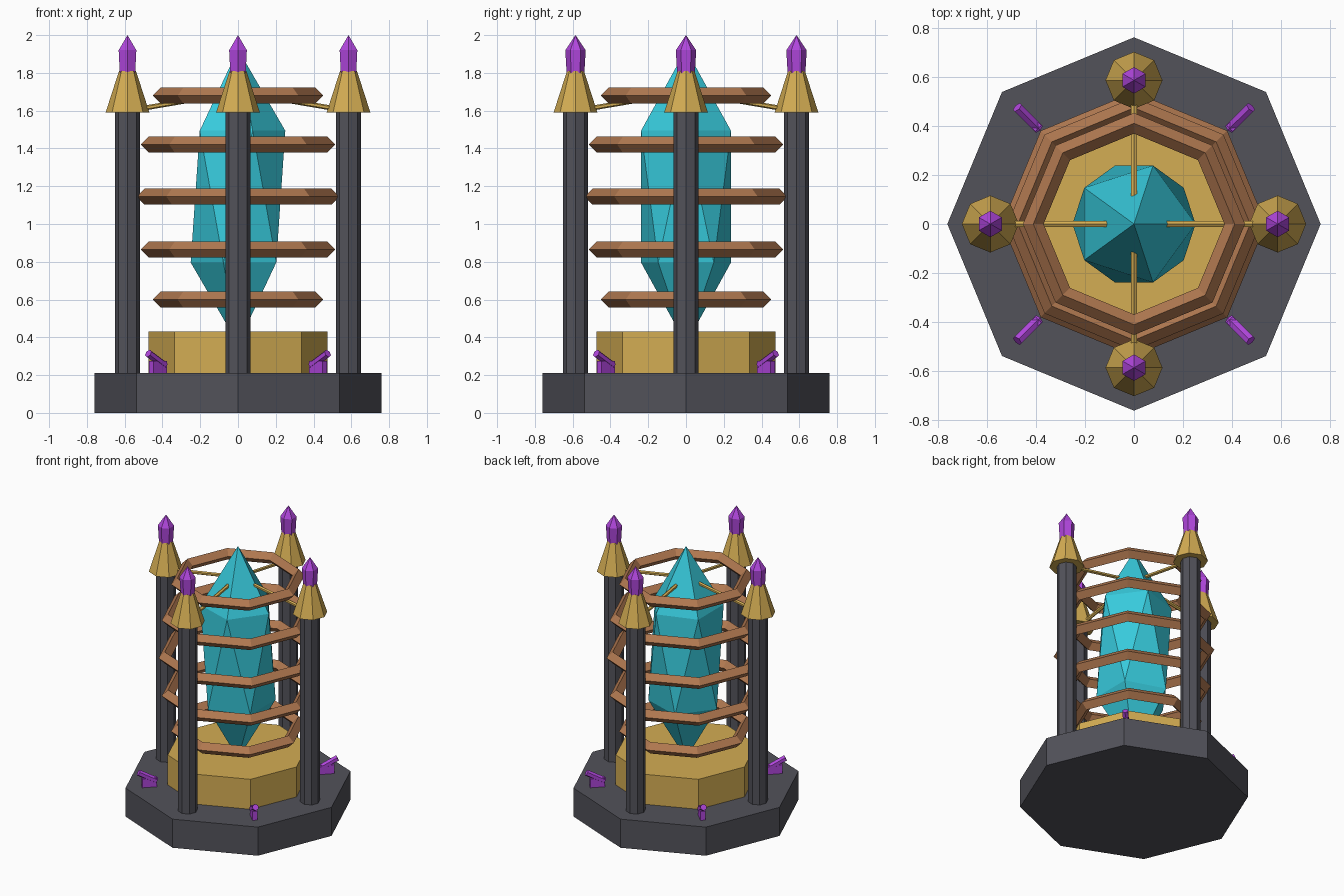
import bpy
import math
from mathutils import Vector, Matrix

if "Cube" in bpy.data.objects:
    bpy.data.objects.remove(bpy.data.objects["Cube"])


def material(name, rgb):
    m = bpy.data.materials.new(name)
    lin = [((c / 255 + 0.055) / 1.055) ** 2.4 for c in rgb]
    m.diffuse_color = (*lin, 1)
    m.use_nodes = True
    m.node_tree.nodes["Principled BSDF"].inputs["Base Color"].default_value = m.diffuse_color
    return m


STONE = material("dark_stone", (82, 82, 90))
GOLD = material("gold", (212, 173, 83))
COPPER = material("copper", (176, 120, 80))
TEAL = material("teal_crystal", (55, 202, 220))
PURPLE = material("purple_gem", (176, 70, 220))


def finish(name, mat):
    ob = bpy.context.object
    ob.name = name
    ob.data.materials.append(mat)
    return ob


def lathe(name, profile, sides, mat, origin=(0, 0, 0), turn=0.0):
    """Faceted solid of revolution from (radius, z) pairs; zero radius makes a tip."""
    verts, faces, rings = [], [], []
    for r, z in profile:
        n = sides if r > 0 else 1
        rings.append(range(len(verts), len(verts) + n))
        for i in range(n):
            a = turn + math.tau * i / sides
            verts.append((r * math.cos(a), r * math.sin(a), z))
    for lo, hi in zip(rings, rings[1:]):
        for i in range(sides):
            j = (i + 1) % sides
            if len(hi) == 1:
                faces.append((lo[i], lo[j], hi[0]))
            else:
                faces.append((lo[i], lo[j], hi[j], hi[i]))
    faces.append(tuple(reversed(rings[0])))
    if len(rings[-1]) > 1:
        faces.append(tuple(rings[-1]))
    me = bpy.data.meshes.new(name)
    me.from_pydata(verts, [], faces)
    ob = bpy.data.objects.new(name, me)
    ob.location = origin
    me.materials.append(mat)
    bpy.context.collection.objects.link(ob)
    return ob


def rod(name, a, b, radius, sides, mat):
    """Straight bar between two points."""
    a, b = Vector(a), Vector(b)
    bpy.ops.mesh.primitive_cylinder_add(vertices=sides, radius=radius, depth=(b - a).length,
                                        location=(a + b) / 2,
                                        rotation=(b - a).to_track_quat('Z', 'Y').to_euler())
    return finish(name, mat)


# Octagonal base and pedestal
lathe("base", [(0.76, 0), (0.76, 0.21)], 8, STONE)
lathe("pedestal", [(0.475, 0.21), (0.475, 0.43)], 8, GOLD)

# Large central crystal
bpy.ops.mesh.primitive_ico_sphere_add(subdivisions=1, radius=1, location=(0, 0, 1.145))
bpy.context.object.scale = (0.28, 0.28, 0.78)
finish("central_crystal", TEAL)

# Coil rings with diamond cross-section
for i, (r, z) in enumerate([(0.41, 0.6), (0.473, 0.865), (0.495, 1.145),
                            (0.473, 1.42), (0.41, 1.68)]):
    bpy.ops.mesh.primitive_torus_add(major_segments=8, minor_segments=4, major_radius=r,
                                     minor_radius=0.042, location=(0, 0, z))
    finish(f"coil_ring_{i + 1}", COPPER)

for k in range(4):
    # Pillars with caps, finials and spokes on the axes
    a = k * math.pi / 2
    d = Vector((math.cos(a), math.sin(a), 0))
    p = d * 0.585
    lathe(f"pillar_{k + 1}", [(0.066, 0.21), (0.066, 1.6)], 8, STONE, p)
    lathe(f"pillar_cap_{k + 1}", [(0.116, 1.59), (0.045, 1.81)], 8, GOLD, p)
    lathe(f"finial_gem_{k + 1}", [(0.047, 1.8), (0.054, 1.92), (0, 2.0)], 6, PURPLE, p,
          math.pi / 6)
    rod(f"spoke_{k + 1}", d * 0.56 + Vector((0, 0, 1.603)), d * 0.05 + Vector((0, 0, 1.69)),
        0.013, 6, GOLD)

    # Small gem clamps on the diagonals
    b = a + math.pi / 4
    e = Vector((math.cos(b), math.sin(b), 0))
    bpy.ops.mesh.primitive_cube_add(size=1, location=e * 0.6 + Vector((0, 0, 0.24)),
                                    rotation=(0, 0, b))
    bpy.context.object.scale = (0.10, 0.035, 0.07)
    finish(f"clamp_body_{k + 1}", PURPLE)
    rod(f"clamp_bar_{k + 1}", e * 0.55 + Vector((0, 0, 0.25)), e * 0.672 + Vector((0, 0, 0.315)),
        0.022, 6, PURPLE)
